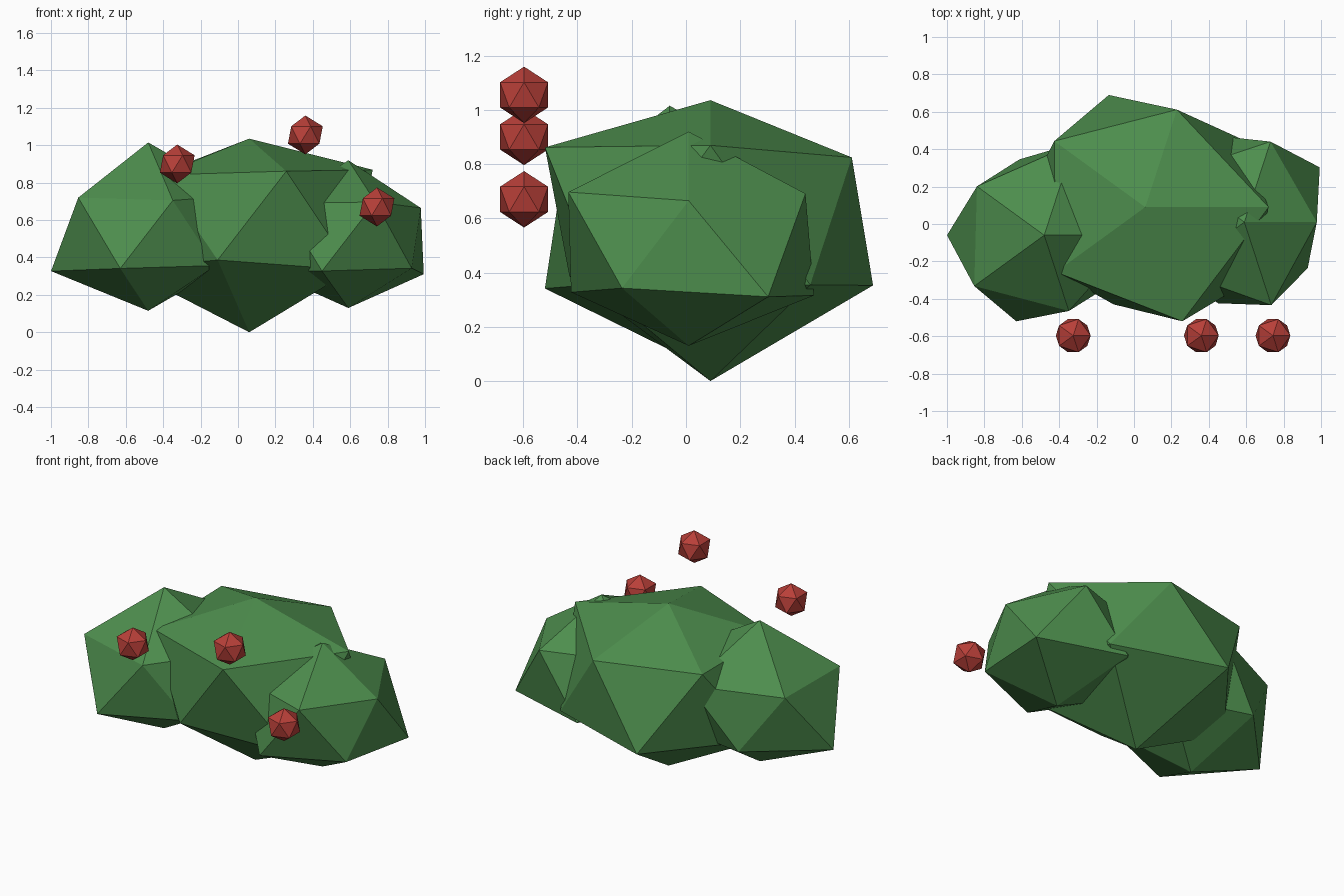
import bpy, bmesh, math

if "Cube" in bpy.data.objects:
    bpy.data.objects.remove(bpy.data.objects["Cube"])


def material(name, color):
    m = bpy.data.materials.new(name)
    m.diffuse_color = (*color, 1)
    m.use_nodes = True
    m.node_tree.nodes["Principled BSDF"].inputs["Base Color"].default_value = m.diffuse_color
    return m


LEAF = material("leaf green", (0.075, 0.27, 0.075))
BERRY = material("berry red", (0.48, 0.05, 0.04))


def ring_order(v):
    # bottom tip, lower ring, upper ring, top tip; each ring counter-clockwise from +x
    return (round(v.co.z, 2), (math.atan2(v.co.y, v.co.x) + 0.1) % math.tau)


def lump(name, centre, radii, squash, mat):
    """Low-poly ball whose corners are pushed in or out along their own direction."""
    bm = bmesh.new()
    bmesh.ops.create_icosphere(bm, subdivisions=1, radius=1)
    for v, r in zip(sorted(bm.verts, key=ring_order), radii):
        v.co *= r
        v.co.z *= squash
    me = bpy.data.meshes.new(name)
    bm.to_mesh(me)
    bm.free()
    me.materials.append(mat)
    ob = bpy.data.objects.new(name, me)
    ob.location = centre
    bpy.context.collection.objects.link(ob)
    return ob


# Foliage: one large middle clump and a smaller one on each side
lump("middle_foliage", (0.06, 0.09, 0.605),
     [0.756,
      0.70, 0.705, 0.74, 0.611, 0.76,
      0.738, 0.613, 0.672, 0.66, 0.717,
      0.538], 0.8, LEAF)
lump("left_foliage", (-0.48, -0.06, 0.535),
     [0.525,
      0.54, 0.477, 0.581, 0.541, 0.498,
      0.55, 0.577, 0.497, 0.517, 0.476,
      0.60], 0.8, LEAF)
lump("right_foliage", (0.59, 0.01, 0.51),
     [0.475,
      0.557, 0.543, 0.50, 0.51, 0.468,
      0.433, 0.506, 0.50, 0.50, 0.522,
      0.512], 0.8, LEAF)

# Berries in front of the bush
for side, x, z in (("left", -0.325, 0.90), ("middle", 0.36, 1.055), ("right", 0.743, 0.67)):
    lump(side + "_berry", (x, -0.597, z), [0.104] * 12, 1, BERRY)
